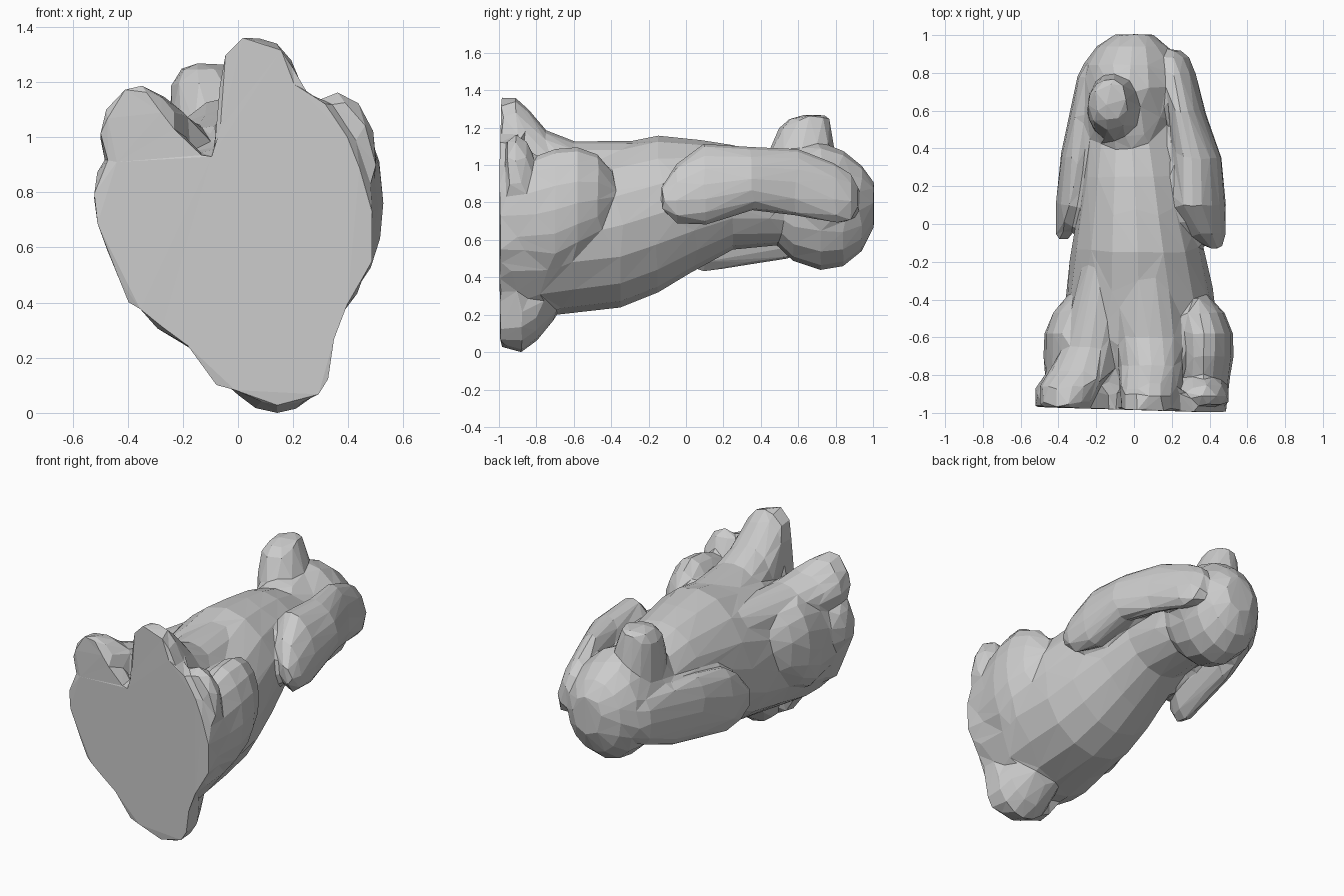
import bpy, bmesh, math
from mathutils import Vector

parts = []


def finish(name, bm):
    bmesh.ops.recalc_face_normals(bm, faces=bm.faces)
    me = bpy.data.meshes.new(name)
    bm.to_mesh(me)
    bm.free()
    ob = bpy.data.objects.new(name, me)
    bpy.context.collection.objects.link(ob)
    parts.append(ob)
    return ob


def loft(name, sections, axis='y', n=16, lean=0):
    """Skin ellipses; each section is position along axis, 2 centres, 2 radii."""
    bm = bmesh.new()
    rings = []
    for t, a, b, ra, rb in sections:
        ring = []
        for i in range(n):
            w = 2 * math.pi * i / n
            u, v = a + ra * math.cos(w), b + rb * math.sin(w)
            u -= lean * (v - b)
            ring.append(bm.verts.new((u, t, v) if axis == 'y' else (u, v, t)))
        rings.append(ring)
    for r, s in zip(rings, rings[1:]):
        for i in range(n):
            j = (i + 1) % n
            bm.faces.new((r[i], r[j], s[j], s[i]))
    bm.faces.new(rings[0])
    bm.faces.new(rings[-1])
    return finish(name, bm)


def blob(name, centre, radii):
    """Ellipsoid kept above the flat underside."""
    bm = bmesh.new()
    bmesh.ops.create_icosphere(bm, subdivisions=2, radius=1)
    for v in bm.verts:
        v.co = Vector([c + r * k for c, r, k in zip(centre, radii, v.co)])
        v.co.y = max(v.co.y, -0.96)
    return finish(name, bm)


# flat underside with the notch between the front paws
outline = [(.02, 1.37), (.16, 1.33), (.25, 1.17), (.33, 1.12), (.42, .99), (.49, .75),
           (.49, .55), (.36, .32), (.33, .12), (.29, .06), (.14, .02), (-.08, .1),
           (-.18, .24), (-.40, .4), (-.52, .7), (-.53, .81), (-.47, .88), (-.50, 1.05),
           (-.42, 1.18), (-.34, 1.19), (-.24, 1.05), (-.09, .9), (-.07, 1.17), (-.05, 1.3)]
bm = bmesh.new()
low = [bm.verts.new((x, -.985 - .03 * x, z)) for x, z in outline]
high = [bm.verts.new((x * .98, -.89, .7 + (z - .7) * .98)) for x, z in outline]
bm.faces.new(low)
bm.faces.new(high)
for i in range(len(outline)):
    j = (i + 1) % len(outline)
    bm.faces.new((low[i], low[j], high[j], high[i]))
finish("base", bm)

# trunk and neck
loft("body", [(-.95, .02, .58, .45, .38), (-.8, .02, .59, .44, .4), (-.6, .03, .64, .42, .43),
              (-.35, .03, .68, .39, .44),
              (-.15, .02, .74, .355, .42), (.05, .01, .79, .31, .35), (.25, 0, .83, .27, .28),
              (.45, -.01, .81, .24, .24), (.6, -.02, .8, .2, .22)])

# front legs with paws
loft("front_leg_right", [(-.2, .04, 1.0, .12, .13), (-.4, .06, .98, .18, .15), (-.6, .08, .98, .18, .15),
                         (-.75, .09, 1.0, .17, .19), (-.85, .08, 1.08, .16, .23),
                         (-.92, .08, 1.12, .155, .25), (-.97, .08, 1.1, .14, .23)])
loft("front_leg_left", [(-.2, -.17, .92, .1, .13), (-.45, -.2, .92, .14, .14), (-.65, -.23, .93, .15, .14),
                        (-.78, -.28, .96, .17, .14), (-.86, -.34, 1.0, .16, .17),
                        (-.95, -.36, 1.02, .14, .16)])

# hind legs: thighs run back into the haunches
loft("thigh_right", [(-.97, .36, .72, .13, .26), (-.8, .36, .74, .15, .31), (-.7, .37, .76, .158, .33),
                     (-.58, .37, .8, .155, .3), (-.47, .35, .82, .13, .24), (-.39, .33, .83, .07, .13)])
loft("thigh_left", [(-.97, -.34, .7, .12, .22), (-.8, -.33, .7, .14, .27), (-.7, -.33, .7, .15, .29),
                    (-.58, -.32, .74, .155, .28), (-.47, -.31, .76, .12, .22), (-.39, -.29, .78, .07, .12)])
blob("hind_foot_right", (.36, -.91, .9), (.15, .12, .27))
blob("hind_foot_left", (-.40, -.91, .78), (.13, .13, .2))

# tail stub
loft("tail", [(-.965, .16, .22, .18, .2), (-.88, .14, .22, .2, .22), (-.8, .13, .26, .18, .2),
              (-.7, .1, .36, .16, .18)])

# head turned slightly to one side
loft("head", [(.41, -.03, .87, .17, .2), (.47, -.03, .84, .21, .25), (.57, -.03, .79, .245, .3),
              (.72, -.02, .78, .25, .34), (.84, -.02, .77, .24, .31), (.94, -.01, .77, .19, .23),
              (1.005, 0, .79, .1, .12)])
loft("muzzle", [(.9, -.08, .62, .17, .2), (1.08, -.105, .62, .145, .175),
                (1.2, -.125, .635, .115, .14), (1.25, -.12, .66, .09, .11),
                (1.27, -.11, .68, .05, .06)], axis='z')

# long hanging ears, blended into the top of the head
loft("ear_right", [(-.13, .43, .83, .03, .06), (-.05, .39, .85, .09, .16), (.1, .35, .9, .13, .22),
                   (.35, .335, .93, .125, .17), (.6, .28, .91, .09, .18), (.8, .24, .85, .08, .16),
                   (.88, .22, .83, .07, .13), (.92, .2, .82, .04, .08)], lean=.2)
loft("ear_left", [(-.08, -.38, .6, .03, .06), (.0, -.355, .62, .06, .16), (.1, -.33, .64, .085, .21),
                  (.35, -.3, .68, .09, .21), (.55, -.27, .7, .08, .2), (.78, -.24, .73, .06, .15),
                  (.86, -.22, .74, .04, .1)])

# merge into one skin, soften the joins, then reduce to irregular flat facets
for o in parts:
    o.select_set(True)
dog = parts[0]
bpy.context.view_layer.objects.active = dog
bpy.ops.object.join()
dog.name = "sitting_dog"
m = dog.modifiers.new("skin", 'REMESH')
m.mode = 'VOXEL'
m.voxel_size = .016
bpy.ops.object.modifier_apply(modifier=m.name)
m = dog.modifiers.new("soften", 'SMOOTH')
m.factor = .5
m.iterations = 5
bpy.ops.object.modifier_apply(modifier=m.name)
m = dog.modifiers.new("facets", 'DECIMATE')
tris = sum(len(p.vertices) - 2 for p in dog.data.polygons)
m.ratio = 1100 / tris
bpy.ops.object.modifier_apply(modifier=m.name)
for p in dog.data.polygons:
    p.use_smooth = False

# rest on the ground
low_z = min(v.co.z for v in dog.data.vertices)
for v in dog.data.vertices:
    v.co.z -= low_z
